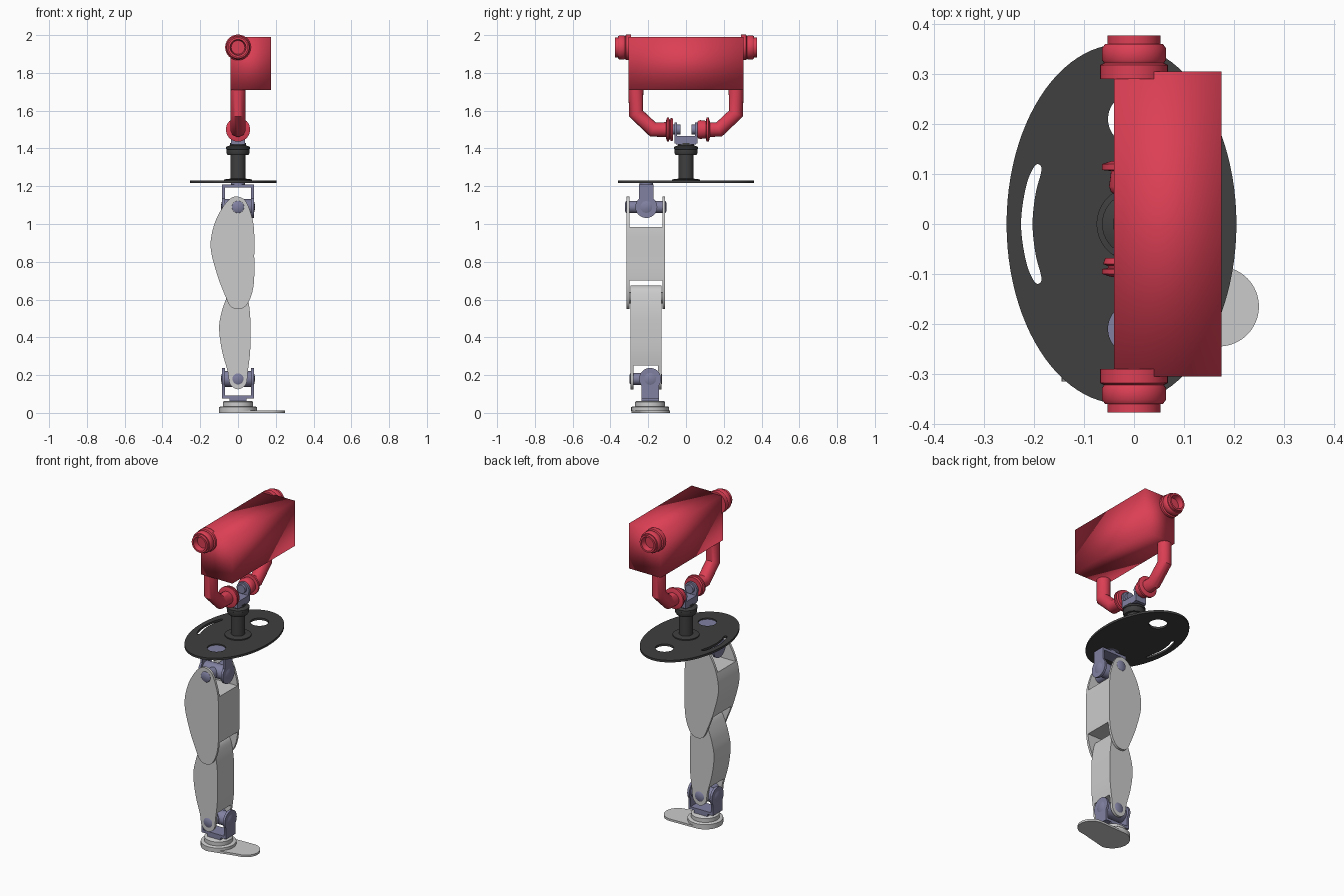
import bpy, bmesh
from math import sin, cos, pi, sqrt, asin, radians
from mathutils import Matrix, Vector

if "Cube" in bpy.data.objects:
    bpy.data.objects.remove(bpy.data.objects["Cube"])


def material(name, rgb):
    m = bpy.data.materials.new(name)
    m.diffuse_color = (*rgb, 1)
    m.use_nodes = True
    m.node_tree.nodes["Principled BSDF"].inputs["Base Color"].default_value = m.diffuse_color
    return m


RED = material("red_paint", (0.72, 0.05, 0.09))
BLUE = material("blue_steel", (0.22, 0.22, 0.36))
DARK = material("dark_rubber", (0.05, 0.05, 0.05))

# local frames: profile plane -> world (third column is the extrusion / spin axis)
XY = Matrix.Identity(4)
XZ = Matrix(((1, 0, 0, 0), (0, 0, -1, 0), (0, 1, 0, 0), (0, 0, 0, 1)))   # spins round -y
YZ = Matrix(((0, 0, 1, 0), (1, 0, 0, 0), (0, 1, 0, 0), (0, 0, 0, 1)))    # spins round +x


def finish(name, bm, mat, frame=XY, at=(0, 0, 0)):
    bmesh.ops.remove_doubles(bm, verts=bm.verts, dist=1e-5)
    bm.transform(Matrix.Translation(at) @ frame)
    bmesh.ops.recalc_face_normals(bm, faces=bm.faces)
    me = bpy.data.meshes.new(name)
    bm.to_mesh(me)
    bm.free()
    ob = bpy.data.objects.new(name, me)
    bpy.context.collection.objects.link(ob)
    if mat:
        me.materials.append(mat)
    return ob


def box(name, lo, hi, mat=None):
    bm = bmesh.new()
    bmesh.ops.create_cube(bm, size=1)
    lo, hi = Vector(lo), Vector(hi)
    bm.transform(Matrix.Translation((lo + hi) / 2) @ Matrix.Diagonal((*(hi - lo), 1)))
    return finish(name, bm, mat)


def lathe(name, profile, mat, frame, at, n=40):
    """Spin (radius, height) pairs round the frame's third axis."""
    bm = bmesh.new()
    rings = [[bm.verts.new((r * cos(2 * pi * i / n), r * sin(2 * pi * i / n), h))
              for i in range(n)] for r, h in profile]
    for a, b in zip(rings, rings[1:]):
        for i in range(n):
            j = (i + 1) % n
            bm.faces.new((a[i], a[j], b[j], b[i]))
    bm.faces.new(rings[0])
    bm.faces.new(rings[-1])
    return finish(name, bm, mat, frame, at)


def from_curve(name, cu, mat, frame, at):
    tmp = bpy.data.objects.new("tmp", cu)
    bpy.context.collection.objects.link(tmp)
    me = bpy.data.meshes.new_from_object(tmp.evaluated_get(bpy.context.evaluated_depsgraph_get()))
    bm = bmesh.new()
    bm.from_mesh(me)
    bpy.data.objects.remove(tmp)
    bpy.data.meshes.remove(me)
    return finish(name, bm, mat, frame, at)


def plate(name, loops, thick, mat, frame=XY, at=(0, 0, 0)):
    """Extruded outline; further loops are holes."""
    cu = bpy.data.curves.new(name, "CURVE")
    cu.dimensions, cu.fill_mode, cu.extrude = "2D", "BOTH", thick / 2
    for pts in loops:
        sp = cu.splines.new("POLY")
        sp.points.add(len(pts) - 1)
        for p, q in zip(sp.points, pts):
            p.co = (q[0], q[1], 0, 1)
        sp.use_cyclic_u = True
    return from_curve(name, cu, mat, frame, at)


def tube(name, pts, r, mat):
    cu = bpy.data.curves.new(name, "CURVE")
    cu.dimensions, cu.bevel_depth, cu.bevel_resolution, cu.use_fill_caps = "3D", r, 8, True
    sp = cu.splines.new("POLY")
    sp.points.add(len(pts) - 1)
    for p, q in zip(sp.points, pts):
        p.co = (*q, 1)
    return from_curve(name, cu, mat, XY, (0, 0, 0))


def smooth_loop(pts, k=8):
    """Closed Catmull-Rom curve."""
    out, n = [], len(pts)
    for i in range(n):
        a, b, c, d = (Vector(pts[(i + o) % n]) for o in (-1, 0, 1, 2))
        for s in range(k):
            t = s / k
            out.append(0.5 * (2 * b + (c - a) * t + (2 * a - 5 * b + 4 * c - d) * t * t
                              + (3 * b - a - 3 * c + d) * t ** 3))
    return out


def arc(cx, cy, rx, ry, a0, a1, n=32):
    return [(cx + rx * cos(a0 + (a1 - a0) * i / n), cy + ry * sin(a0 + (a1 - a0) * i / n))
            for i in range(n + 1)]


def ellipse(cx, cy, rx, ry, n=64):
    return arc(cx, cy, rx, ry, 0, 2 * pi, n)[:-1]


def cut(ob, lo, hi):
    c = box("cutter", lo, hi)
    m = ob.modifiers.new("cut", "BOOLEAN")
    m.operation, m.object, m.solver = "DIFFERENCE", c, "EXACT"
    bpy.context.view_layer.objects.active = ob
    bpy.ops.object.modifier_apply(modifier=m.name)
    bpy.data.objects.remove(c)


def lug(r, half, reach):
    """Round eye at the origin with a straight neck reaching to v = reach."""
    s = 1 if reach > 0 else -1
    a = pi / 2 - asin(half / r)
    return arc(0, 0, r, r, s * (pi - a), s * (2 * pi + a), 40) + [(half, reach), (-half, reach)]


def yoke(name, y, z, half, reach, y_lo, y_hi):
    """Forked bracket with eyes on the x axis and a cross shaft along y."""
    for side, tag in ((-1, "back"), (1, "front")):
        plate(f"{name}_{tag}_arm", [lug(0.058, half, reach)], 0.014, BLUE, YZ, (side * 0.077, y, z))
    e = z + reach
    box(f"{name}_bridge", (-0.084, y - half, e - 0.008), (0.084, y + half, e + 0.008), BLUE)
    dome = [(0.0, 0.09), (0.022, 0.088), (0.036, 0.082), (0.042, 0.07)]
    lathe(f"{name}_roll_shaft", [(max(r, 0.001), -h) for r, h in dome]
          + [(max(r, 0.001), h) for r, h in dome[::-1]], BLUE, YZ, (0, y, z))
    lathe(f"{name}_pitch_shaft", [(0.024, y_lo), (0.032, y_lo + 0.006), (0.032, y_hi - 0.006),
                                  (0.024, y_hi)], BLUE, XZ @ Matrix.Scale(-1, 4, (0, 0, 1)), (0, 0, z))


# chest, softly shaded block
chest = box("chest", (-0.04, -0.305, 1.71), (0.175, 0.305, 1.99), RED)

# shoulders, lower chest tubes and waist flanges on both sides
shoulder = [(0.04, 0.29), (0.068, 0.29), (0.068, 0.318), (0.06, 0.322), (0.064, 0.328), (0.064, 0.352),
            (0.058, 0.36), (0.053, 0.36), (0.053, 0.377), (0.042, 0.377), (0.036, 0.345)]
flanges = {-1: [(0.04, 0.068), (0.058, 0.068), (0.062, 0.08), (0.052, 0.084), (0.052, 0.088),
                (0.064, 0.09), (0.064, 0.1), (0.045, 0.106)],
           1: [(0.04, 0.06), (0.046, 0.064), (0.05, 0.075), (0.046, 0.106), (0.064, 0.108),
               (0.064, 0.12), (0.045, 0.126)]}
for s, tag in ((-1, "right"), (1, "left")):
    out = XZ @ Matrix.Scale(-s, 4, (0, 0, 1))
    lathe(f"{tag}_shoulder", shoulder, RED, out, (0, 0, 1.935))
    tube(f"{tag}_torso_tube", [(0, s * 0.265, 1.74), (0, s * 0.265, 1.585), (0, s * 0.175, 1.5),
                               (0, s * 0.08, 1.5)], 0.04, RED)
    lathe(f"{tag}_waist_flange", flanges[s], RED, out, (0, 0, 1.5))
    plate(f"{tag}_waist_lug", [lug(0.042, 0.038, -0.07)], 0.014, BLUE, XZ, (0, s * 0.054, 1.495))
    lathe(f"{tag}_waist_pin", [(0.026, 0.03), (0.026, 0.1)], BLUE, out, (0, 0, 1.5))
box("waist_block", (-0.038, -0.054, 1.42), (0.038, 0.054, 1.465), BLUE)

# neck-like waist column
lathe("waist_column", [(0.075, 1.225), (0.075, 1.236), (0.04, 1.24), (0.04, 1.365), (0.055, 1.365),
                       (0.061, 1.375), (0.061, 1.395), (0.064, 1.397), (0.064, 1.408), (0.05, 1.414),
                       (0.042, 1.416), (0.042, 1.428)], DARK, XY, (0, 0, 0))

# pelvis disc with two round holes and a curved slot
slot = smooth_loop([(-0.198, 0.117), (-0.216, 0.075), (-0.226, 0), (-0.216, -0.075), (-0.198, -0.117),
                    (-0.185, -0.11), (-0.197, -0.06), (-0.203, 0), (-0.197, 0.06), (-0.185, 0.11)])
plate("pelvis_disc", [ellipse(-0.025, 0, 0.23, 0.36, 96), slot,
                      ellipse(0, 0.21, 0.052, 0.052), ellipse(0, -0.21, 0.052, 0.052)],
      0.013, DARK, XY, (0, 0, 1.223))

# hip joint
yoke("hip", -0.21, 1.09, 0.038, 0.11, -0.322, -0.104)
lathe("hip_mount", [(0.036, 1.195), (0.036, 1.217), (0.06, 1.217), (0.06, 1.222)], BLUE, XY, (0, -0.21, 0))

# thigh: thick side profile, hollowed between the ears
thigh = plate("thigh", [smooth_loop([
    (0, 1.145), (0.04, 1.122), (0.07, 1.05), (0.085, 0.97), (0.086, 0.83), (0.085, 0.7), (0.07, 0.62),
    (0.04, 0.565), (0, 0.55), (-0.04, 0.565), (-0.07, 0.625), (-0.113, 0.74), (-0.145, 0.88),
    (-0.125, 1.0), (-0.08, 1.09), (-0.04, 1.135)])], 0.205, None, XZ, (0, -0.2125, 0))
cut(thigh, (-0.3, -0.3, 0.985), (0.3, -0.125, 1.3))
cut(thigh, (-0.3, -0.3, 0.4), (0.3, -0.125, 0.7))

# shin, rounded at the knee and forked at the ankle
shin = plate("shin", [smooth_loop([
    (0, 0.675), (0.035, 0.655), (0.053, 0.6), (0.064, 0.52), (0.066, 0.42), (0.064, 0.32), (0.052, 0.22),
    (0.042, 0.152), (0, 0.125), (-0.042, 0.152), (-0.055, 0.22), (-0.085, 0.33), (-0.1, 0.45),
    (-0.085, 0.54), (-0.06, 0.61), (-0.035, 0.655)])], 0.163, None, XZ, (0, -0.2125, 0))
cut(shin, (-0.3, -0.278, 0), (0.3, -0.147, 0.25))
lathe("knee_pin", [(0.03, 0.112), (0.03, 0.313)], None, XZ, (0, 0, 0.61))

# ankle joint
yoke("ankle", -0.19, 0.18, 0.046, -0.095, -0.298, -0.126)
box("ankle_block", (-0.045, -0.236, 0.05), (0.045, -0.144, 0.085), BLUE)

# foot: stepped ankle base on a flat sole
lathe("foot_base", [(0.1, 0.01), (0.1, 0.03), (0.094, 0.034), (0.08, 0.034), (0.08, 0.058),
                    (0.074, 0.062)], None, XY, (0, -0.19, 0))
sole = (arc(0, -0.19, 0.1, 0.1, radians(98), radians(264), 40)
        + arc(0.17, -0.165, 0.08, 0.08, radians(-90), radians(90), 32))
plate("foot_sole", [sole], 0.013, None, XY, (0, 0, 0.0065))

# shading: smooth curves with crisp edges, the chest smooth all over
for ob in bpy.context.scene.objects:
    ob.select_set(ob is not chest)
bpy.context.view_layer.objects.active = thigh
bpy.ops.object.shade_smooth_by_angle(angle=radians(40))
for p in chest.data.polygons:
    p.use_smooth = True
